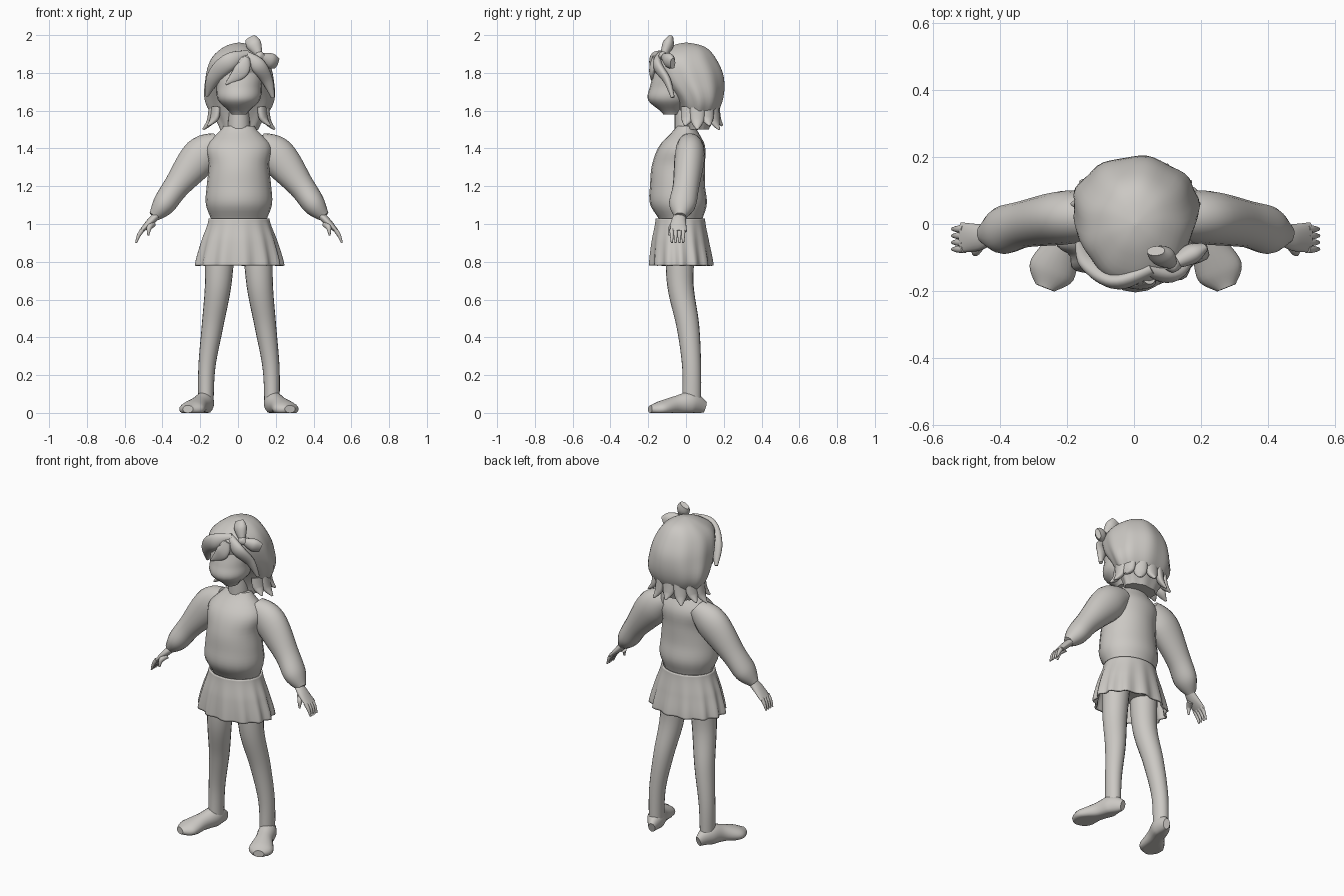
import bpy, bmesh, math
from mathutils import Vector

cube = bpy.data.objects.get("Cube")
if cube:
    bpy.data.objects.remove(cube, do_unlink=True)

GREY = (0.6, 0.58, 0.55, 1)
material = bpy.data.materials.new("warm_grey")
material.use_nodes = True
material.diffuse_color = GREY
shader = material.node_tree.nodes["Principled BSDF"]
shader.inputs["Base Color"].default_value = GREY
shader.inputs["Roughness"].default_value = 0.8

STEPS = 24
CENTRE_LINE = 0.005
UP = Vector((0, 0, 1))
BACK = Vector((0, 1, 0))


def sample(values, t):
    """Smooth curve through evenly spaced numbers or vectors."""
    last = len(values) - 1
    i = min(int(t * last), last - 1)
    f = t * last - i
    before, start = values[max(i - 1, 0)], values[i]
    end, after = values[i + 1], values[min(i + 2, last)]
    leave, arrive = (end - before) / 2, (after - start) / 2
    ease = f * f * (3 - 2 * f)
    return (start + (end - start) * ease
            + leave * (f * (1 - f) ** 2) - arrive * (f * f * (1 - f)))


def skin(name, rings, side=1, folds=0, depth=0, cloth=False):
    """Skin a list of rings (centre, first half axis, second half axis)."""
    bm = bmesh.new()
    count = max(20, folds * 6)
    loops = []
    for i, (centre, u, v) in enumerate(rings):
        fade = depth * (1 - i / len(rings))
        loop = []
        for k in range(count):
            a = math.tau * k / count
            ripple = 1 + fade * math.cos(folds * a + math.sin(a + a) / 2)
            point = centre + (u * math.cos(a) + v * math.sin(a)) * ripple
            point.x = CENTRE_LINE + side * point.x
            point.z = max(point.z, 0)
            loop.append(bm.verts.new(point))
        loops.append(loop)
    for low, high in zip(loops, loops[1:]):
        for k in range(count):
            bm.faces.new((low[k - 1], low[k], high[k], high[k - 1]))
    if not cloth:
        bm.faces.new(loops[0])
        bm.faces.new(loops[-1])
    bmesh.ops.recalc_face_normals(bm, faces=bm.faces)
    for face in bm.faces:
        face.smooth = len(face.verts) == 4
    mesh = bpy.data.meshes.new(name)
    bm.to_mesh(mesh)
    bm.free()
    mesh.materials.append(material)
    part = bpy.data.objects.new(name, mesh)
    bpy.context.collection.objects.link(part)
    if cloth:
        shell = part.modifiers.new("cloth", "SOLIDIFY")
        shell.thickness = 0.01


def stack(name, low, high, widths, fronts, backs, dome=False, **options):
    """Upright form given by half widths and by front and back outlines."""
    rings = []
    for i in range(STEPS + 1):
        t = i / STEPS
        rise = math.sin(t * math.pi / 2) if dome else t
        front, back = sample(fronts, t), sample(backs, t)
        centre = Vector((0, (front + back) / 2, low + (high - low) * rise))
        width = max(sample(widths, t), 0.005)
        reach = max((back - front) / 2, 0.005)
        rings.append((centre, Vector((width, 0, 0)), BACK * reach))
    skin(name, rings, **options)


def tube(name, path, radii, widths=None, across=BACK, **options):
    """Tapered limb or strand; radii lie along across, widths beside it."""
    path = [Vector(p) for p in path]
    rings = []
    for i in range(STEPS + 1):
        t = i / STEPS
        ahead, behind = min(t + 0.02, 1), max(t - 0.02, 0)
        along = (sample(path, ahead) - sample(path, behind)).normalized()
        v = (across - along * across.dot(along)).normalized()
        u = v.cross(along)
        rings.append((sample(path, t), u * sample(widths or radii, t), v * sample(radii, t)))
    skin(name, rings, **options)


# Sweater, neck and pleated skirt
stack("sweater", 1, 1.52,
      widths=(.14, .175, .17, .16, .17, .08),
      fronts=(-.13, -.19, -.19, -.18, -.14, -.05),
      backs=(.08, .11, .1, .1, .1, .05))
stack("neck", 1.5, 1.65, widths=(.06, .05), fronts=(-.06, -.06), backs=(.06, .05))
stack("skirt", .78, 1.03, widths=(.23, .2, .16), fronts=(-.19, -.18, -.16),
      backs=(.14, .12, .1), folds=13, depth=.05, cloth=True)
stack("hips", .85, 1, widths=(.1, .15), fronts=(-.1, -.14), backs=(.05, .08))

for side, word in ((1, "left"), (-1, "right")):
    # Sleeve gathered at the wrist
    tube(word + "_sleeve",
         [(.1, .02, 1.43), (.2, .02, 1.36), (.33, 0, 1.2), (.4, -.02, 1.1), (.45, -.03, 1.04)],
         radii=(.06, .08, .07, .07, .03), widths=(.06, .1, .07, .06, .03), side=side)

    # Hand with fingers and thumb
    tube(word + "_palm", [(.43, -.03, 1.05), (.47, -.04, 1.01), (.52, -.04, .96)],
         radii=(.03, .04, .045), widths=(.02, .02, .01), side=side)
    for finger in range(4):
        y = finger * .02 - .075
        tube(f"{word}_finger_{finger}", [(.51, y, .97), (.53, y, .94), (.545, y, .9)],
             radii=(.012, .01, .005), side=side)
    tube(word + "_thumb", [(.46, -.05, 1), (.475, -.08, .98), (.48, -.09, .94)],
         radii=(.02, .014, .005), side=side)

    # Leg and out-turned shoe
    tube(word + "_leg",
         [(.1, -.03, .9), (.11, -.03, .68), (.14, .01, .46), (.17, .03, .24), (.175, .03, .03)],
         radii=(.08, .07, .06, .05, .05), widths=(.08, .07, .057, .045, .04), side=side)
    tube(word + "_shoe",
         [(.16, .1, .03), (.18, .03, .05), (.21, -.05, .04), (.25, -.14, .02), (.27, -.19, .02)],
         radii=(.03, .06, .05, .04, .02), widths=(.02, .05, .05, .07, .03),
         across=UP, side=side)

# Face and domed hair
stack("face", 1.58, 1.88,
      widths=(.04, .11, .12, .13, .1),
      fronts=(-.12, -.2, -.19, -.17, -.16),
      backs=(-.03, .03, .05, .07, .05))
stack("hair", 1.5, 1.96, dome=True, folds=9, depth=.03,
      widths=(.1, .18, .18, .15, .08, 0),
      fronts=(0, -.05, -.15, -.18, -.09, 0),
      backs=(.12, .19, .2, .16, .1, 0))

# Swept fringe
tube("fringe_right", [(.05, -.13, 1.9), (-.05, -.17, 1.86), (-.13, -.12, 1.78), (-.17, -.06, 1.68)],
     radii=(.02, .025, .025, .01), widths=(.02, .045, .04, .01))
tube("fringe_left", [(.03, -.13, 1.9), (.1, -.15, 1.84), (.15, -.1, 1.76), (.18, -.07, 1.67)],
     radii=(.02, .025, .02, .01), widths=(.02, .04, .03, .01))
tube("fringe_middle", [(.04, -.16, 1.88), (.01, -.18, 1.81), (-.07, -.17, 1.74)],
     radii=(.02, .015, .005), widths=(.02, .04, .005))

# Flicked lock tips around the back and sides
for lock in range(9):
    angle = math.radians(30 * lock - 30)
    outward = Vector((math.cos(angle), math.sin(angle) * .7, 0))
    root = Vector((0, .06, 1.62)) + outward * .14
    tip = root + outward * .05 - UP * (.1 + .02 * (lock % 2))
    bend = root.lerp(tip, .6) - outward * .02
    tube(f"hair_lock_{lock}", [root, bend, tip], radii=(.02, .02, .005),
         widths=(.04, .035, .005), across=outward)

# Hair bow
knot = Vector((.11, -.12, 1.89))
tube("bow_knot", [knot - Vector((.02, 0, -.01)), knot, knot + Vector((.02, 0, -.01))],
     radii=(.015, .025, .015))
for word, tip in (("upper", Vector((.06, -.08, 1.985))), ("side", Vector((.2, -.07, 1.85)))):
    tube(f"bow_{word}_loop", [knot, knot.lerp(tip, .6), tip],
         radii=(.015, .03, .015), widths=(.015, .04, .03))
